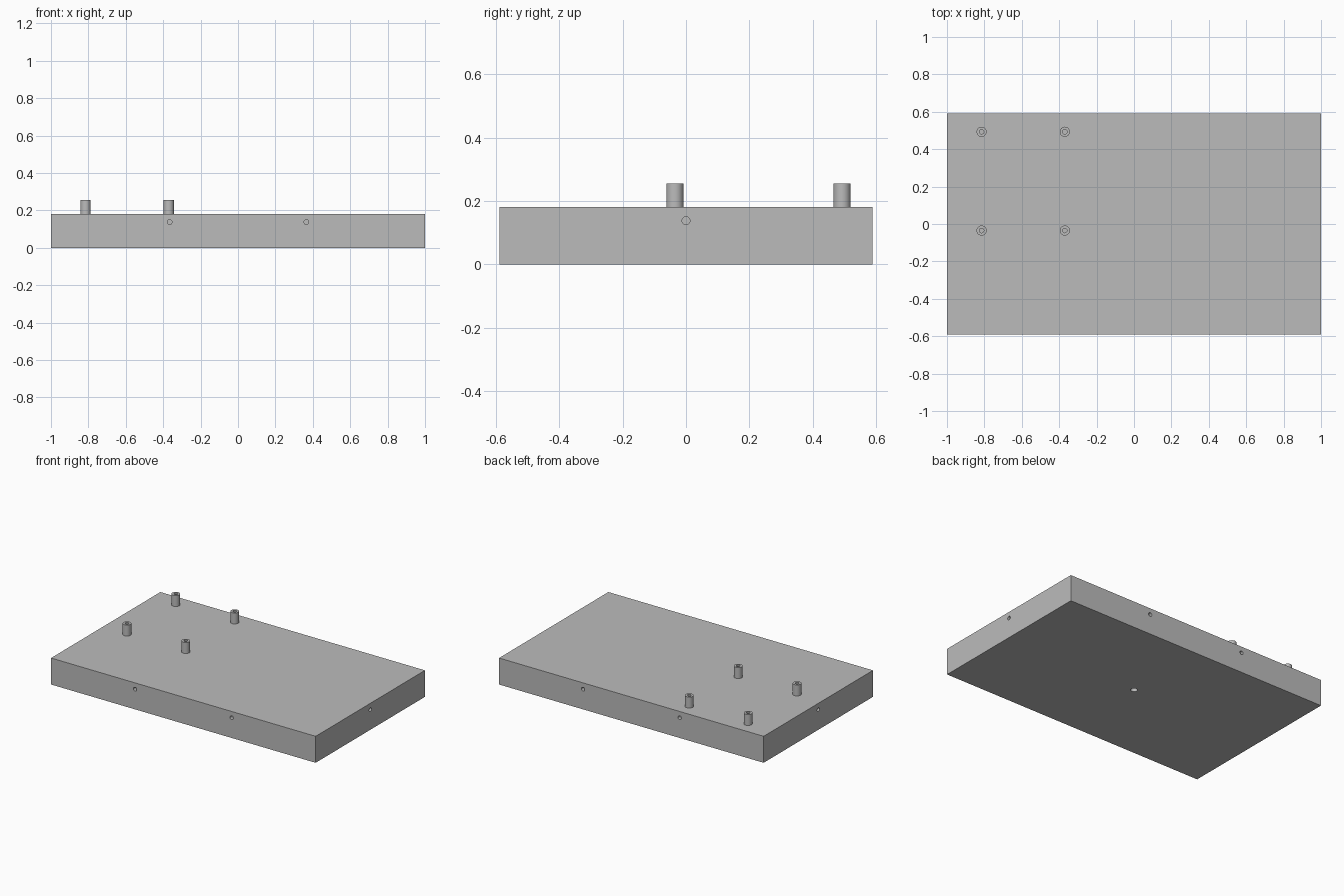
import bpy
import bmesh
from math import pi
from mathutils import Matrix, Vector

WIDTH, DEPTH, HEIGHT = 2.0, 1.18, 0.181
POST_TOP, POST_R, BORE_R = 0.256, 0.027, 0.012
HOLE_R, HOLE_Z, HOLE_DEPTH = 0.0125, 0.138, 0.08

cube = bpy.data.objects.get("Cube")
if cube:
    bpy.data.objects.remove(cube, do_unlink=True)

grey = bpy.data.materials.new("plain grey")
grey.use_nodes = True
grey.diffuse_color = (0.5, 0.5, 0.5, 1)
grey.node_tree.nodes["Principled BSDF"].inputs["Base Color"].default_value = (0.5, 0.5, 0.5, 1)


def make_object(name, bm):
    bmesh.ops.recalc_face_normals(bm, faces=bm.faces)
    mesh = bpy.data.meshes.new(name)
    bm.to_mesh(mesh)
    bm.free()
    mesh.materials.append(grey)
    obj = bpy.data.objects.new(name, mesh)
    bpy.context.collection.objects.link(obj)
    return obj


def smooth(obj):
    bpy.ops.object.select_all(action="DESELECT")
    obj.select_set(True)
    bpy.context.view_layer.objects.active = obj
    bpy.ops.object.shade_smooth_by_angle(angle=pi / 6)


def add_drill(bm, centre, axis, radius, depth):
    """Cylinder centred on a surface point, reaching depth to each side."""
    turn = Vector((0, 0, 1)).rotation_difference(Vector(axis)).to_matrix().to_4x4()
    bmesh.ops.create_cone(bm, cap_ends=True, segments=32, radius1=radius, radius2=radius,
                          depth=2 * depth, matrix=Matrix.Translation(centre) @ turn)


# Base slab
bm = bmesh.new()
bmesh.ops.create_cube(bm, size=1, matrix=Matrix.Translation((0, 0, HEIGHT / 2))
                      @ Matrix.Diagonal((WIDTH, DEPTH, HEIGHT, 1)))
base = make_object("base_slab", bm)

# Screw holes in the four sides and the underside
bm = bmesh.new()
for side in (-1, 1):
    add_drill(bm, (side * WIDTH / 2, 0, HOLE_Z), (1, 0, 0), HOLE_R, HOLE_DEPTH)
    for x in (-0.365, 0.365):
        add_drill(bm, (x, side * DEPTH / 2, HOLE_Z), (0, 1, 0), HOLE_R, HOLE_DEPTH)
add_drill(bm, (0, 0, 0), (0, 0, 1), 0.021, HOLE_DEPTH)
drills = make_object("hole_cutters", bm)
drills.hide_render = True
drills.hide_set(True)

cut = base.modifiers.new("holes", "BOOLEAN")
cut.operation = "DIFFERENCE"
cut.solver = "EXACT"
cut.object = drills
bpy.context.view_layer.update()
evaluated = base.evaluated_get(bpy.context.evaluated_depsgraph_get())
drilled = bpy.data.meshes.new_from_object(evaluated)
base.modifiers.clear()
base.data = drilled
bpy.data.objects.remove(drills, do_unlink=True)
smooth(base)

# Hollow mounting posts, each a spun wall profile
for row, y in (("back", 0.493), ("front", -0.035)):
    for column, x in (("right", -0.815), ("left", -0.37)):
        bm = bmesh.new()
        outline = [(POST_R, HEIGHT), (POST_R, POST_TOP), (BORE_R, POST_TOP), (BORE_R, HEIGHT)]
        verts = [bm.verts.new((x + r, y, z)) for r, z in outline]
        edges = [bm.edges.new(pair) for pair in zip(verts, verts[1:] + verts[:1])]
        bmesh.ops.spin(bm, geom=verts + edges, cent=(x, y, 0), axis=(0, 0, 1),
                       angle=2 * pi, steps=32, use_merge=True)
        bmesh.ops.remove_doubles(bm, verts=bm.verts, dist=0.0001)
        smooth(make_object(f"post_{row}_{column}", bm))
